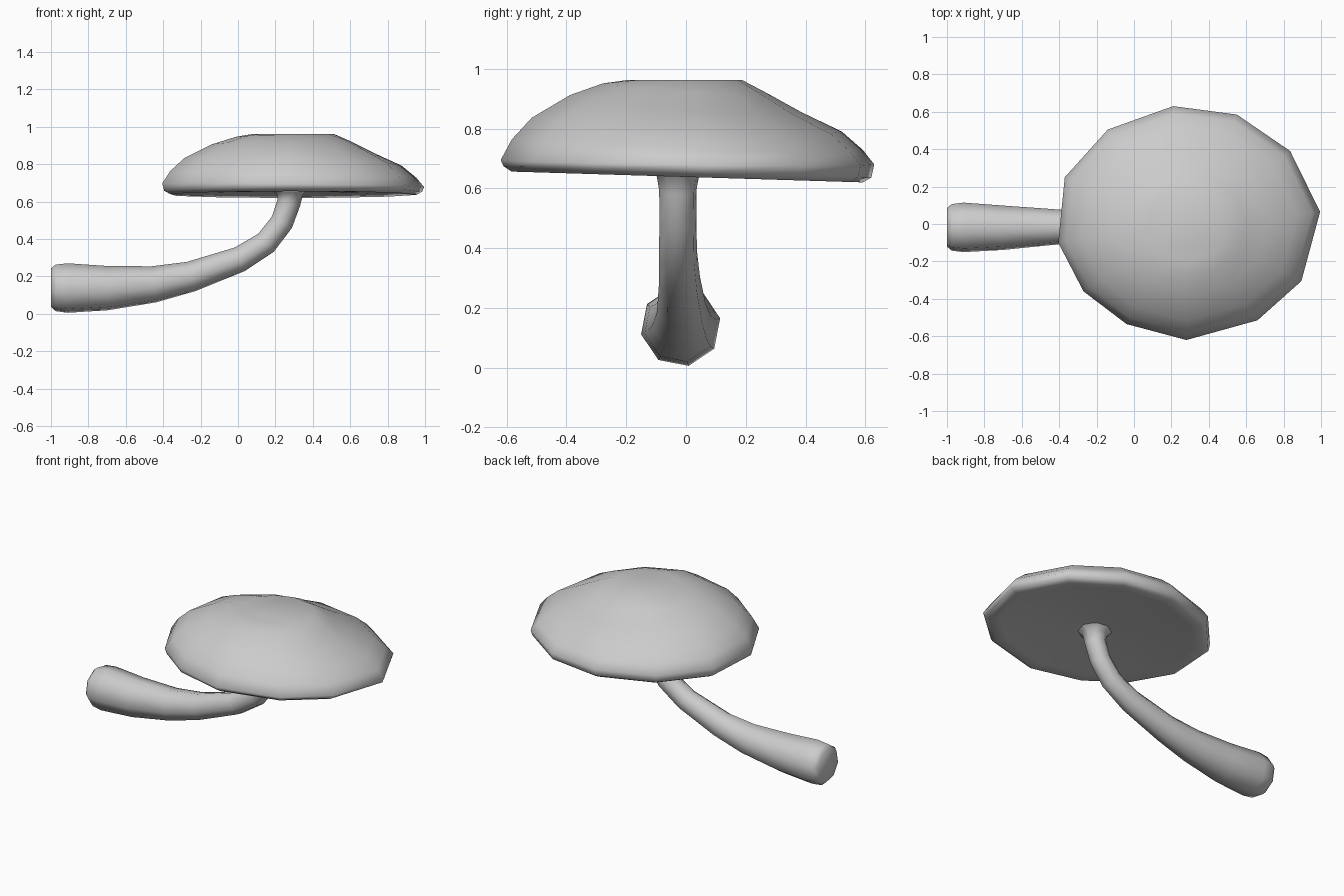
import bpy, bmesh, math
from mathutils import Vector

if "Cube" in bpy.data.objects:
    bpy.data.objects.remove(bpy.data.objects["Cube"])


def make_object(name, rings):
    """Skin a list of equal-sized vertex rings and cap both ends."""
    bm = bmesh.new()
    loops = [[bm.verts.new(p) for p in ring] for ring in rings]
    n = len(loops[0])
    for a, b in zip(loops, loops[1:]):
        for i in range(n):
            j = (i + 1) % n
            bm.faces.new((a[i], a[j], b[j], b[i]))
    bm.faces.new(loops[0])
    bm.faces.new(loops[-1])
    bmesh.ops.recalc_face_normals(bm, faces=bm.faces)
    mesh = bpy.data.meshes.new(name)
    bm.to_mesh(mesh)
    bm.free()
    ob = bpy.data.objects.new(name, mesh)
    bpy.context.collection.objects.link(ob)
    bpy.ops.object.select_all(action='DESELECT')
    ob.select_set(True)
    bpy.context.view_layer.objects.active = ob
    bpy.ops.object.shade_smooth_by_angle(angle=math.radians(60))
    return ob


# Cap: irregular twelve-sided outline scaled along a dome profile
outline = [(0.995, 0.065), (0.835, 0.39), (0.55, 0.585), (0.21, 0.63),
           (-0.14, 0.505), (-0.37, 0.25), (-0.405, -0.10), (-0.27, -0.36),
           (-0.04, -0.535), (0.28, -0.62), (0.66, -0.515), (0.895, -0.305)]
# (outline scale, height, slope in x, slope in y)
profile = [(0.10, 0.665, 0, 0), (0.22, 0.655, 0, 0), (0.84, 0.65, 0, -0.02),
           (0.94, 0.638, 0, -0.02), (0.985, 0.655, 0, -0.02),
           (1.0, 0.687, -0.008, -0.008), (0.94, 0.745, -0.015, -0.02),
           (0.83, 0.812, -0.02, -0.03), (0.62, 0.882, -0.03, -0.05),
           (0.44, 0.934, -0.02, -0.04), (0.31, 0.962, 0, 0)]
cx = 0.295
cap_rings = []
for s, z, tx, ty in profile:
    ring = []
    for x, y in outline:
        dx, dy = (x - cx) * s, y * s
        ring.append((cx + dx, dy - 0.01 * (1 - s), z + tx * dx / 0.65 + ty * dy / 0.65))
    cap_rings.append(ring)
make_object("mushroom_cap", cap_rings)

# Stem: eight-sided tube swept along a bent path, (x, y, z, radius)
path = [(-1.0, -0.018, 0.14, 0.105), (-0.975, -0.018, 0.139, 0.127),
        (-0.91, -0.018, 0.138, 0.135), (-0.70, -0.02, 0.138, 0.121),
        (-0.45, -0.016, 0.158, 0.099), (-0.25, -0.016, 0.200, 0.083),
        (0.01, -0.022, 0.292, 0.070), (0.15, -0.027, 0.380, 0.065),
        (0.235, -0.027, 0.490, 0.063), (0.272, -0.027, 0.595, 0.064),
        (0.277, -0.027, 0.640, 0.072), (0.277, -0.027, 0.665, 0.105)]
side = Vector((0, 1, 0))
stem_rings = []
for k, (x, y, z, r) in enumerate(path):
    a, b = path[max(k - 1, 0)], path[min(k + 1, len(path) - 1)]
    along = Vector((b[0] - a[0], 0, b[2] - a[2])).normalized()
    if k < 3:
        along = Vector((1, 0, 0))
    if k > 9:
        along = Vector((0, 0, 1))
    up = along.cross(side)
    ring = []
    for i in range(8):
        t = math.tau * i / 8 + 0.2
        ring.append(Vector((x, y, z)) + r * (math.cos(t) * side + math.sin(t) * up))
    stem_rings.append(ring)
make_object("mushroom_stem", stem_rings)
